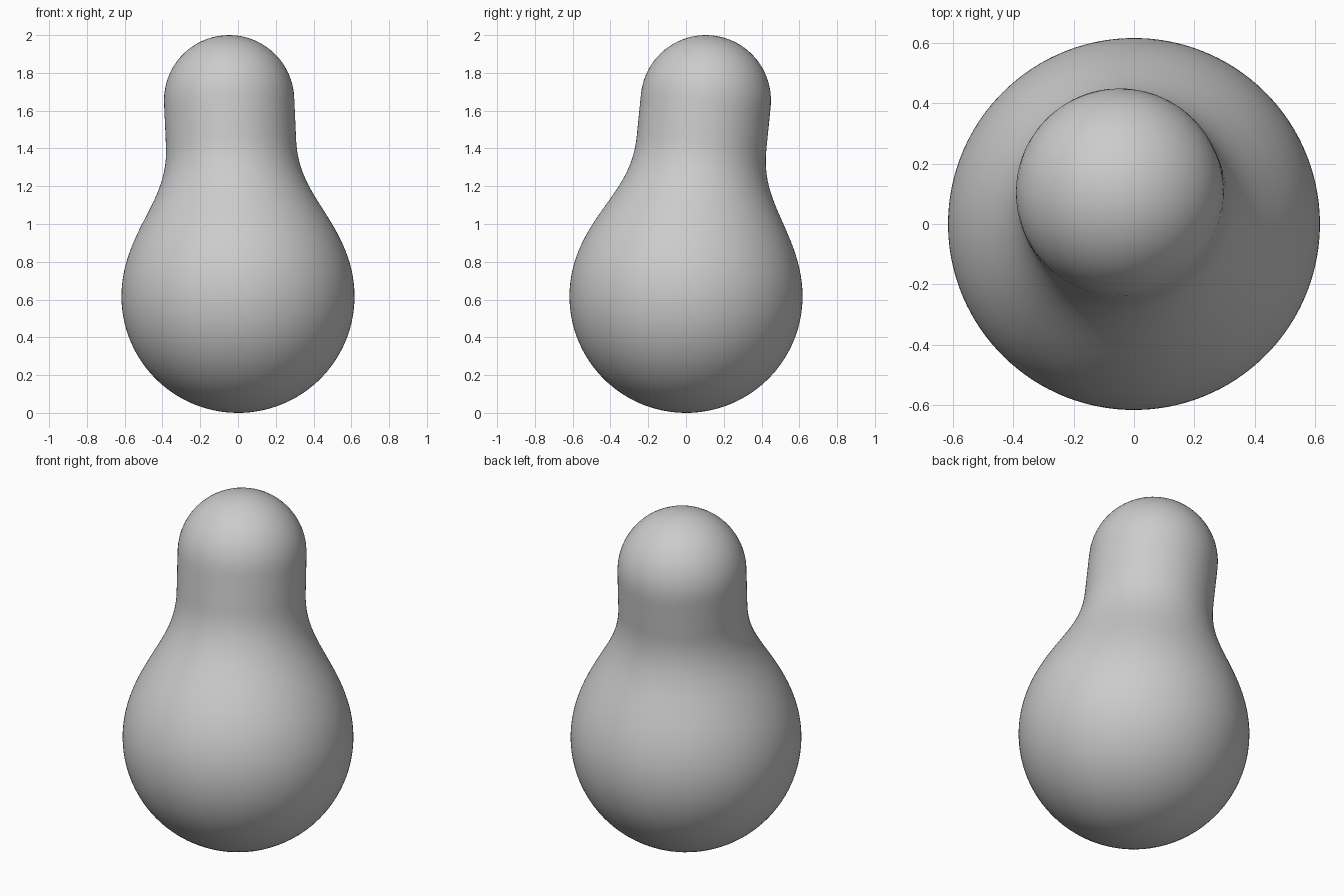
import bpy, bmesh
from mathutils import Vector

if "Cube" in bpy.data.objects:
    bpy.data.objects.remove(bpy.data.objects["Cube"])

# Belly sphere and tilted round-ended neck, melted together by a smooth blend
BELLY, BELLY_R = Vector((0, 0, 0.617)), 0.617
HEAD, NECK_R = Vector((-0.047, 0.105, 1.655)), 0.345
BLEND = 0.27
AXIS = HEAD - BELLY


def distance(p):
    a = (p - BELLY).length - BELLY_R
    t = max(0.0, min(1.0, (p - BELLY).dot(AXIS) / AXIS.length_squared))
    b = (p - BELLY - AXIS * t).length - NECK_R
    h = max(BLEND - abs(a - b), 0.0) / BLEND
    return min(a, b) - h * h * BLEND / 4


def surface_point(origin, direction):
    lo, hi = 0.0, 2.0
    for _ in range(26):
        mid = (lo + hi) / 2
        if distance(origin + direction * mid) < 0:
            lo = mid
        else:
            hi = mid
    return origin + direction * lo


# Fine ball pushed outwards from inside the body onto the blended surface
bm = bmesh.new()
bmesh.ops.create_icosphere(bm, subdivisions=6, radius=1)
centre = BELLY + AXIS * 0.42
for v in bm.verts:
    v.co = surface_point(centre, v.co.normalized())
for f in bm.faces:
    f.smooth = True
mesh = bpy.data.meshes.new("gourd_body")
bm.to_mesh(mesh)
bm.free()
body = bpy.data.objects.new("gourd_body", mesh)
bpy.context.collection.objects.link(body)
